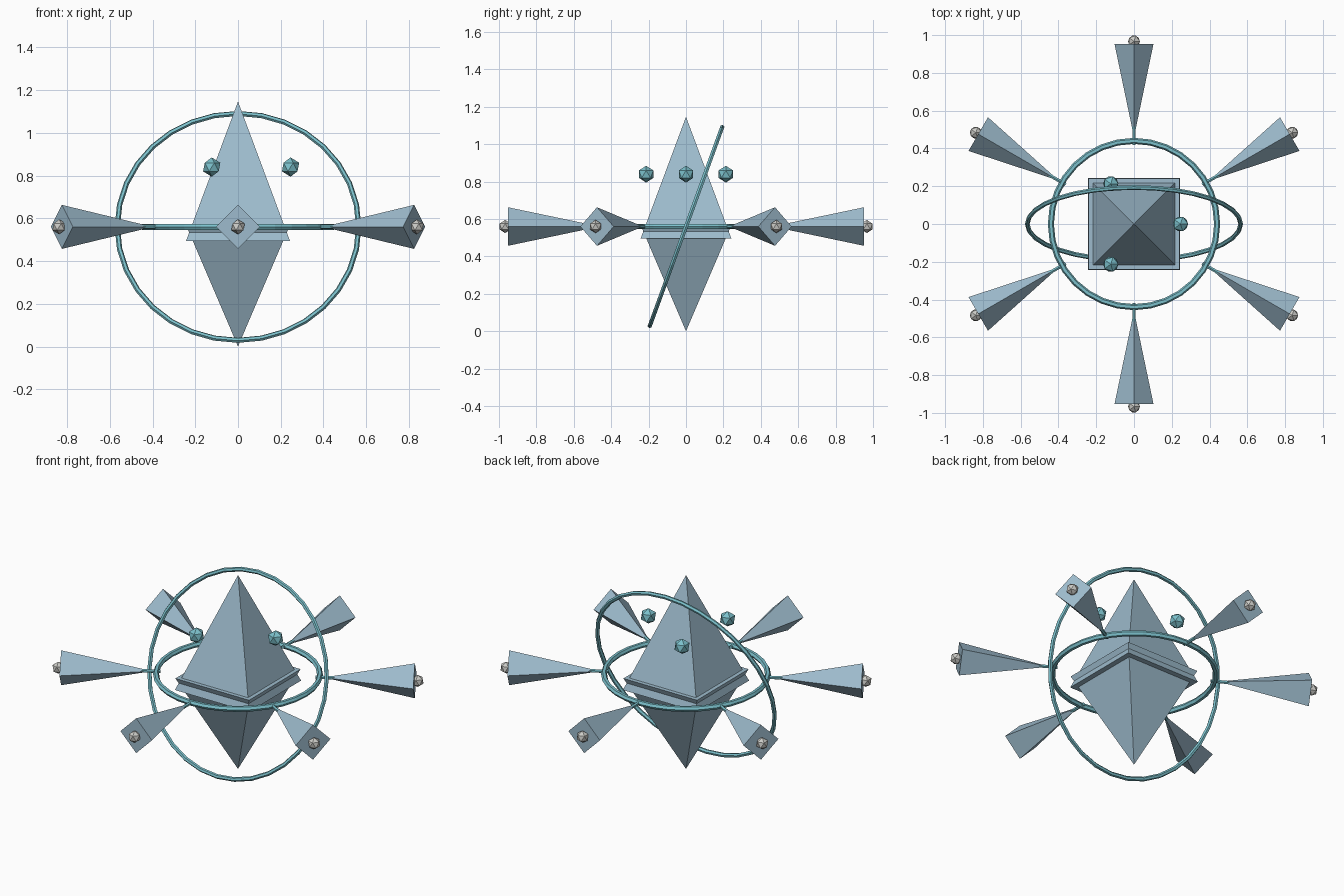
import bpy, bmesh, math
from mathutils import Matrix, Vector

if "Cube" in bpy.data.objects:
    bpy.data.objects.remove(bpy.data.objects["Cube"])

MID = 0.56  # height of the horizontal ring and spikes


def material(name, rgb):
    m = bpy.data.materials.new(name)
    m.diffuse_color = (*rgb, 1)
    m.use_nodes = True
    m.node_tree.nodes["Principled BSDF"].inputs["Base Color"].default_value = m.diffuse_color
    return m


slate = material("slate blue", (0.34, 0.50, 0.61))
teal = material("teal", (0.20, 0.53, 0.60))
silver = material("pale grey", (0.60, 0.60, 0.57))


def finish(name, bm, mat):
    bmesh.ops.recalc_face_normals(bm, faces=bm.faces)
    mesh = bpy.data.meshes.new(name)
    bm.to_mesh(mesh)
    bm.free()
    mesh.materials.append(mat)
    obj = bpy.data.objects.new(name, mesh)
    bpy.context.collection.objects.link(obj)
    return obj


def cone(name, sides, r1, r2, start, end, mat, spin=0):
    """Cone or prism with radius r1 at start and r2 at end."""
    start, end = Vector(start), Vector(end)
    axis = end - start
    # axis-aligned cross-section: corners up/down and sideways
    if abs(axis.z) > 0.001:
        rot = Matrix.Rotation(0 if axis.z > 0 else math.pi, 4, 'X')
    else:
        rot = axis.to_track_quat('Z', 'Y').to_matrix().to_4x4()
    bm = bmesh.new()
    bmesh.ops.create_cone(bm, cap_ends=True, segments=sides, radius1=r1, radius2=r2,
                          depth=axis.length,
                          matrix=Matrix.Translation((start + end) / 2) @ rot
                          @ Matrix.Rotation(spin, 4, 'Z'))
    bmesh.ops.remove_doubles(bm, verts=bm.verts, dist=1e-5)
    return finish(name, bm, mat)


def gem(name, radius, loc, mat):
    bm = bmesh.new()
    bmesh.ops.create_icosphere(bm, subdivisions=1, radius=radius,
                               matrix=Matrix.Translation(loc))
    return finish(name, bm, mat)


def ring(name, major, minor, tilt, mat, segs=32, sides=6):
    bm = bmesh.new()
    rows = []
    for i in range(segs):
        a = 2 * math.pi * i / segs
        row = []
        for j in range(sides):
            b = 2 * math.pi * j / sides
            r = major + minor * math.cos(b)
            row.append(bm.verts.new((r * math.cos(a), r * math.sin(a), minor * math.sin(b))))
        rows.append(row)
    for i in range(segs):
        p, q = rows[i], rows[(i + 1) % segs]
        for j in range(sides):
            k = (j + 1) % sides
            bm.faces.new((p[j], q[j], q[k], p[k]))
    bm.transform(Matrix.Translation((0, 0, MID)) @ Matrix.Rotation(tilt, 4, 'X'))
    return finish(name, bm, mat)


# Core: two interlocking square pyramids
D = math.sqrt(2)
cone("upper_pyramid", 4, 0.243 * D, 0, (0, 0, 0.495), (0, 0, 1.147), slate, math.pi / 4)
cone("lower_pyramid", 4, 0.241 * D, 0, (0, 0, 0.563), (0, 0, 0), slate, math.pi / 4)

# Level ring and steep tilted ring
ring("level_ring", 0.44, 0.016, 0, teal)
ring("tilted_ring", 0.565, 0.0125, math.radians(70), teal)

# Six radiating spikes, each with a strut and an end bead
for i in range(6):
    a = math.radians(30 + 60 * i)

    def at(r):
        return Vector((r * math.cos(a), r * math.sin(a), MID))

    cone(f"spike_{i + 1}", 4, 0.103, 0, at(0.952), at(0.46), slate)
    cone(f"strut_{i + 1}", 6, 0.01, 0.01, at(0.418), at(0.52), teal)
    gem(f"bead_{i + 1}", 0.035, at(0.967), silver)

# Three gems floating around the upper pyramid
for i in range(3):
    a = math.radians(120 * i)
    gem(f"floating_gem_{i + 1}", 0.045,
        (0.246 * math.cos(a), 0.246 * math.sin(a), 0.84), teal)
